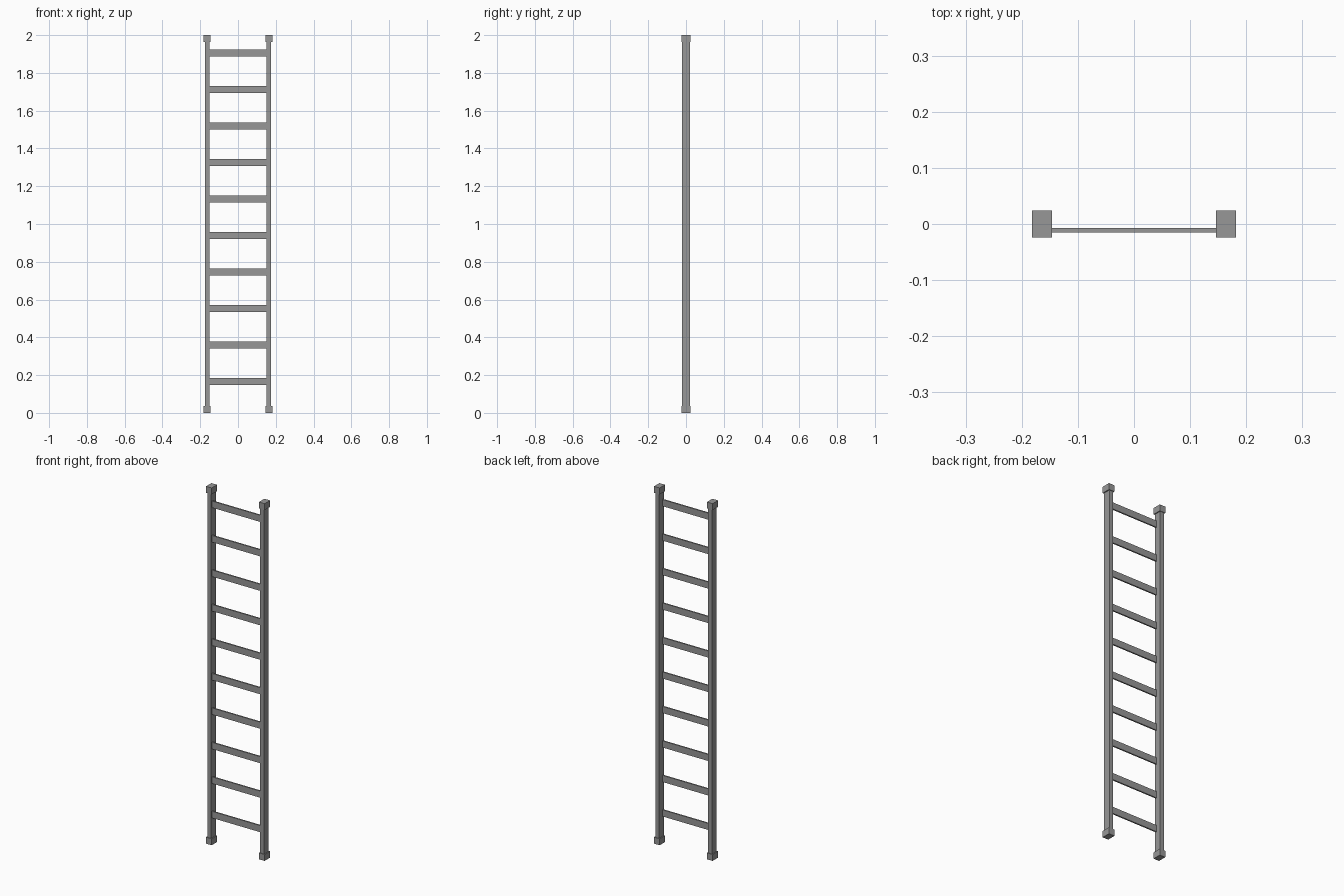
import bpy

if "Cube" in bpy.data.objects:
    bpy.data.objects.remove(bpy.data.objects["Cube"], do_unlink=True)

GREY = (0.31, 0.31, 0.31, 1)
steel = bpy.data.materials.new("grey_metal")
steel.use_nodes = True
steel.diffuse_color = GREY
steel.node_tree.nodes["Principled BSDF"].inputs["Base Color"].default_value = GREY


def box(name, centre, size):
    bpy.ops.mesh.primitive_cube_add(size=1, location=centre)
    ob = bpy.context.object
    ob.name = name
    ob.scale = size
    bpy.ops.object.transform_apply(location=False, rotation=False, scale=True)
    ob.data.materials.append(steel)
    return ob


HEIGHT, CAP = 2.0, 0.036
POST_X = 0.164

# Side rails with square end caps
for side, sign in (("left", 1), ("right", -1)):
    x = sign * POST_X
    box(side + "_rail", (x, 0, HEIGHT / 2), (0.024, 0.041, HEIGHT - CAP))
    box(side + "_foot_cap", (x, 0, CAP / 2), (0.035, 0.048, CAP))
    box(side + "_top_cap", (x, 0, HEIGHT - CAP / 2), (0.035, 0.048, CAP))

# Flat rungs, set slightly towards the front
for i in range(10):
    box(f"rung_{i + 1}", (0, -0.011, 0.167 + 0.193 * i), (2 * POST_X - 0.02, 0.008, 0.037))
